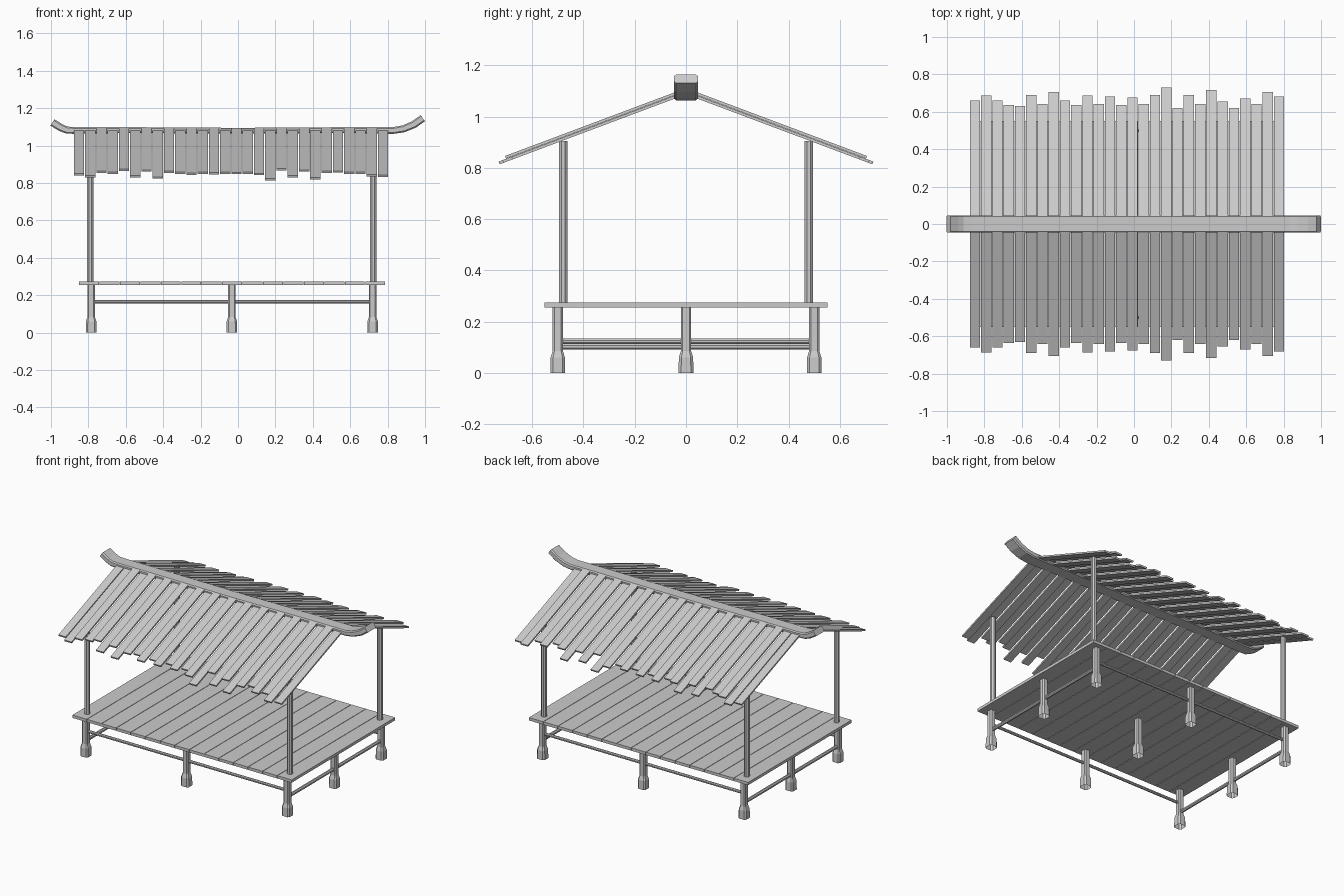
import bpy, bmesh
from math import atan, cos, sin, pi
from mathutils import Vector

if "Cube" in bpy.data.objects:
    bpy.data.objects.remove(bpy.data.objects["Cube"])


def finish(bm, name):
    bmesh.ops.recalc_face_normals(bm, faces=bm.faces)
    me = bpy.data.meshes.new(name)
    bm.to_mesh(me)
    bm.free()
    ob = bpy.data.objects.new(name, me)
    bpy.context.collection.objects.link(ob)
    return ob


def loft(name, rings, cap_start=True, cap_end=True):
    """Skin a list of equal-length point rings."""
    bm = bmesh.new()
    vs = [[bm.verts.new(p) for p in r] for r in rings]
    n = len(vs[0])
    for a, b in zip(vs, vs[1:]):
        for i in range(n):
            j = (i + 1) % n
            bm.faces.new((a[i], a[j], b[j], b[i]))
    if cap_start:
        bm.faces.new(vs[0][::-1])
    if cap_end:
        bm.faces.new(vs[-1])
    return finish(bm, name)


def rounded(w, h, c):
    """Chamfered rectangle outline, half sizes w and h."""
    return [(w, -h + c), (w, h - c), (w - c, h), (-w + c, h),
            (-w, h - c), (-w, -h + c), (-w + c, -h), (w - c, -h)]


def octagon(r):
    return [(r * cos(pi / 8 + i * pi / 4) / cos(pi / 8),
             r * sin(pi / 8 + i * pi / 4) / cos(pi / 8)) for i in range(8)]


def box(name, x0, x1, y0, y1, z0, z1):
    return loft(name, [[(x0, y0, z), (x1, y0, z), (x1, y1, z), (x0, y1, z)]
                       for z in (z0, z1)])


LEG_X = (-0.785, -0.033, 0.72)
LEG_Y = (-0.5, 0, 0.5)

# Floor legs with wider chamfered feet, open underneath
for x in LEG_X:
    for y in LEG_Y:
        rings = [[(x + a, y + b, z) for a, b in rounded(r, r, r * 0.35)]
                 for z, r in ((0, 0.029), (0.06, 0.028), (0.085, 0.02), (0.256, 0.02))]
        loft("floor_leg", rings, cap_start=False)

# Rails tying the outer legs together
for y in (-0.5, 0.5):
    loft("long_rail", [[(x, y + a, 0.166 + b) for a, b in octagon(0.009)]
                       for x in (LEG_X[0], LEG_X[2])])
for x, z in ((LEG_X[0], 0.102), (LEG_X[2], 0.123)):
    loft("short_rail", [[(x + a, y, z + b) for a, b in octagon(0.011)]
                        for y in (-0.5, 0.5)])

# Floor planks running front to back
N = 15
pitch = 1.64 / N
for i in range(N):
    x = -0.85 + i * pitch
    box("floor_plank", x, x + pitch - 0.003, -0.552, 0.552, 0.255, 0.274)

# Roof posts
for x in (-0.79, 0.724):
    for y in (-0.479, 0.479):
        loft("roof_post", [[(x + a, y + b, z) for a, b in octagon(0.017)]
                           for z in (0.27, 0.905)])

# Roof planks of uneven length, alternating in two layers, on both slopes
reach = (0.66, 0.685, 0.66, 0.635, 0.63, 0.69, 0.64, 0.705, 0.66, 0.635,
         0.685, 0.64, 0.68, 0.635, 0.675, 0.64, 0.69, 0.73, 0.62, 0.69,
         0.64, 0.715, 0.655, 0.62, 0.67, 0.64, 0.705, 0.68)
slope = atan(0.375)
along = Vector((0, cos(slope), -sin(slope)))
normal = Vector((0, sin(slope), cos(slope)))
for i, end in enumerate(reach):
    x = -0.878 + i * 0.0602
    upper = i % 2 == 0 and i != 0
    start = Vector((0, 0.036, 1.073)) + normal * (0.012 if upper else 0)
    tip = start + along * ((end - 0.003 - start.y) / along.y)
    for side in (-1, 1):
        rings = []
        for p in (start, tip):
            q = p + normal * 0.011
            rings.append([(px, side * v.y, v.z) for px, v in
                          ((x, p), (x + 0.055, p), (x + 0.055, q), (x, q))])
        loft("roof_plank", rings)

# Ridge beam with upswept ends: x, z, half thickness
path = [(-0.992, 1.124, 0.020), (-0.95, 1.098, 0.020), (-0.915, 1.083, 0.019),
        (-0.87, 1.081, 0.018), (-0.6, 1.083, 0.016), (0, 1.080, 0.015),
        (0.6, 1.083, 0.016), (0.83, 1.081, 0.018), (0.885, 1.090, 0.019),
        (0.94, 1.113, 0.020), (0.988, 1.147, 0.020)]
rings = []
for i, (x, z, h) in enumerate(path):
    a, b = path[max(i - 1, 0)], path[min(i + 1, len(path) - 1)]
    t = Vector((b[0] - a[0], 0, b[1] - a[1])).normalized()
    up = Vector((-t.z, 0, t.x))
    rings.append([Vector((x, w, z)) + up * v for w, v in rounded(0.046, h, 0.007)])
loft("ridge_beam", rings)
